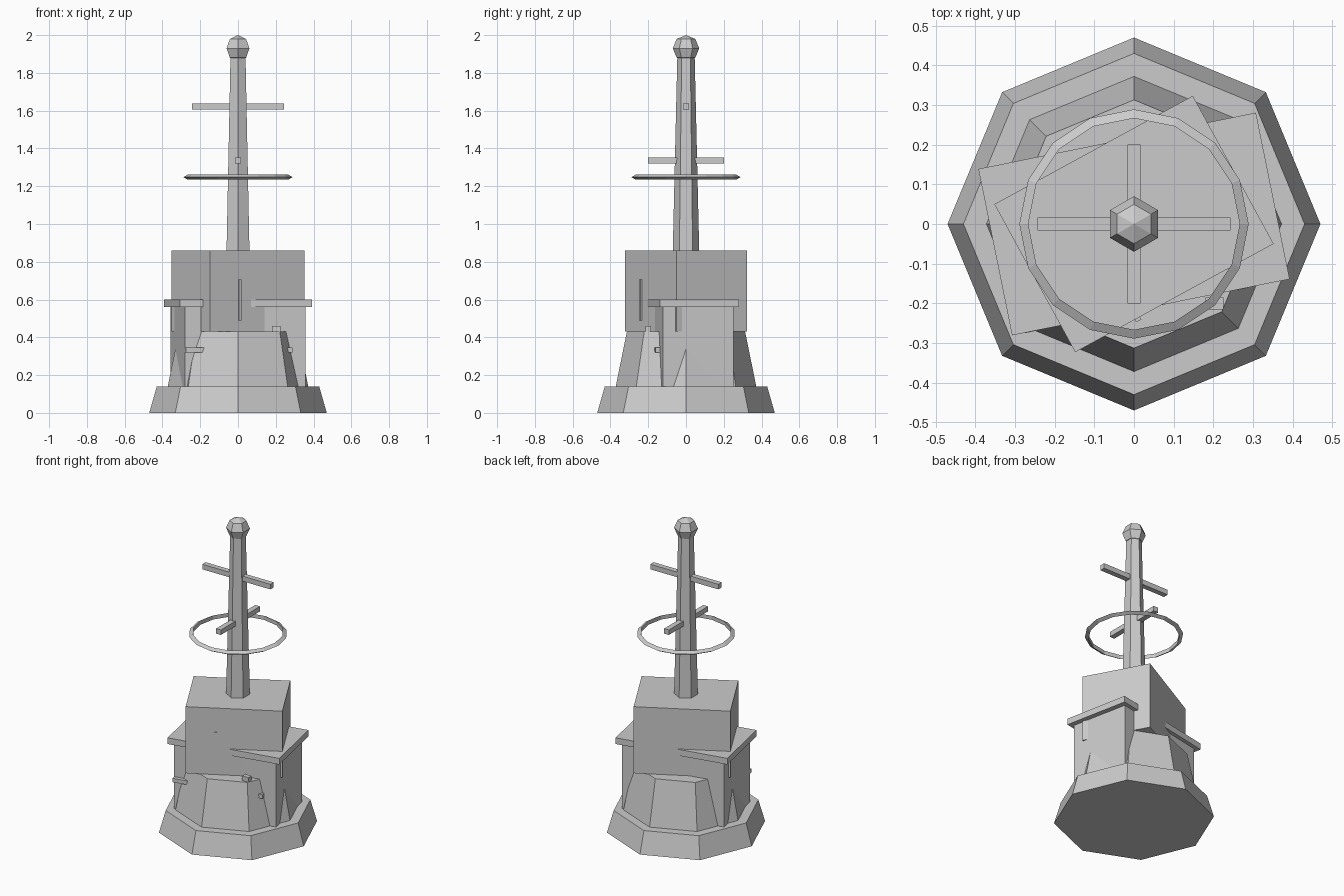
import bpy, math

if "Cube" in bpy.data.objects:
    bpy.data.objects.remove(bpy.data.objects["Cube"])

stone = bpy.data.materials.new("plain_grey")
stone.diffuse_color = (0.6, 0.6, 0.6, 1)
stone.use_nodes = True
stone.node_tree.nodes["Principled BSDF"].inputs["Base Color"].default_value = stone.diffuse_color


def finish(name):
    ob = bpy.context.object
    ob.name = name
    ob.data.materials.clear()
    ob.data.materials.append(stone)
    return ob


def frustum(name, sides, r1, r2, z0, z1, turn=0.0):
    # tapered prism with a corner at angle "turn" from the x axis
    bpy.ops.mesh.primitive_cone_add(vertices=sides, radius1=r1, radius2=r2, depth=z1 - z0,
                                    location=(0, 0, (z0 + z1) / 2),
                                    rotation=(0, 0, turn + math.pi / 2))
    return finish(name)


def box(name, x, y, z, turn=0.0):
    # x, y, z are (low, high) ranges in a frame turned about the z axis
    cx, cy, cz = [(a + b) / 2 for a, b in (x, y, z)]
    c, s = math.cos(turn), math.sin(turn)
    bpy.ops.mesh.primitive_cube_add(size=1, location=(c * cx - s * cy, s * cx + c * cy, cz),
                                    rotation=(0, 0, turn))
    ob = finish(name)
    ob.scale = (x[1] - x[0], y[1] - y[0], z[1] - z[0])
    return ob


# octagonal plinth and tapered lower tier
frustum("plinth", 8, 0.47, 0.43, 0, 0.14)
frustum("lower_tier", 8, 0.372, 0.313, 0.14, 0.43)

# lower block with overhanging slab roof
A = 0.2
box("lower_block", (-0.325, 0.325), (-0.19, 0.19), (0.13, 0.56), A)
box("roof_slab", (-0.357, 0.357), (-0.214, 0.214), (0.56, 0.60), A)
box("front_ledge", (-0.325, 0.25), (-0.215, -0.18), (0.32, 0.345), A)
box("small_block", (0.18, 0.225), (-0.215, -0.185), (0.43, 0.46))

# upper block with thin strip on its front
B = 0.5
box("upper_block", (-0.285, 0.285), (-0.2125, 0.2125), (0.43, 0.86), B)
box("front_strip", (-0.114, -0.099), (-0.22, -0.205), (0.49, 0.705), B)

# hexagonal mast and ball finial
frustum("mast", 6, 0.07, 0.046, 0.86, 1.885, math.pi / 6)
bpy.ops.mesh.primitive_uv_sphere_add(segments=6, ring_count=4, radius=0.07, location=(0, 0, 1.93))
finish("finial")

# crossbars
box("upper_crossbar", (-0.243, 0.243), (-0.017, 0.017), (1.605, 1.638))
box("lower_crossbar", (-0.017, 0.017), (-0.2, 0.2), (1.32, 1.352))

# floating ring with triangular section
bpy.ops.mesh.primitive_torus_add(major_segments=16, minor_segments=3, major_radius=0.274,
                                 minor_radius=0.015, location=(0, 0, 1.248))
finish("ring")
